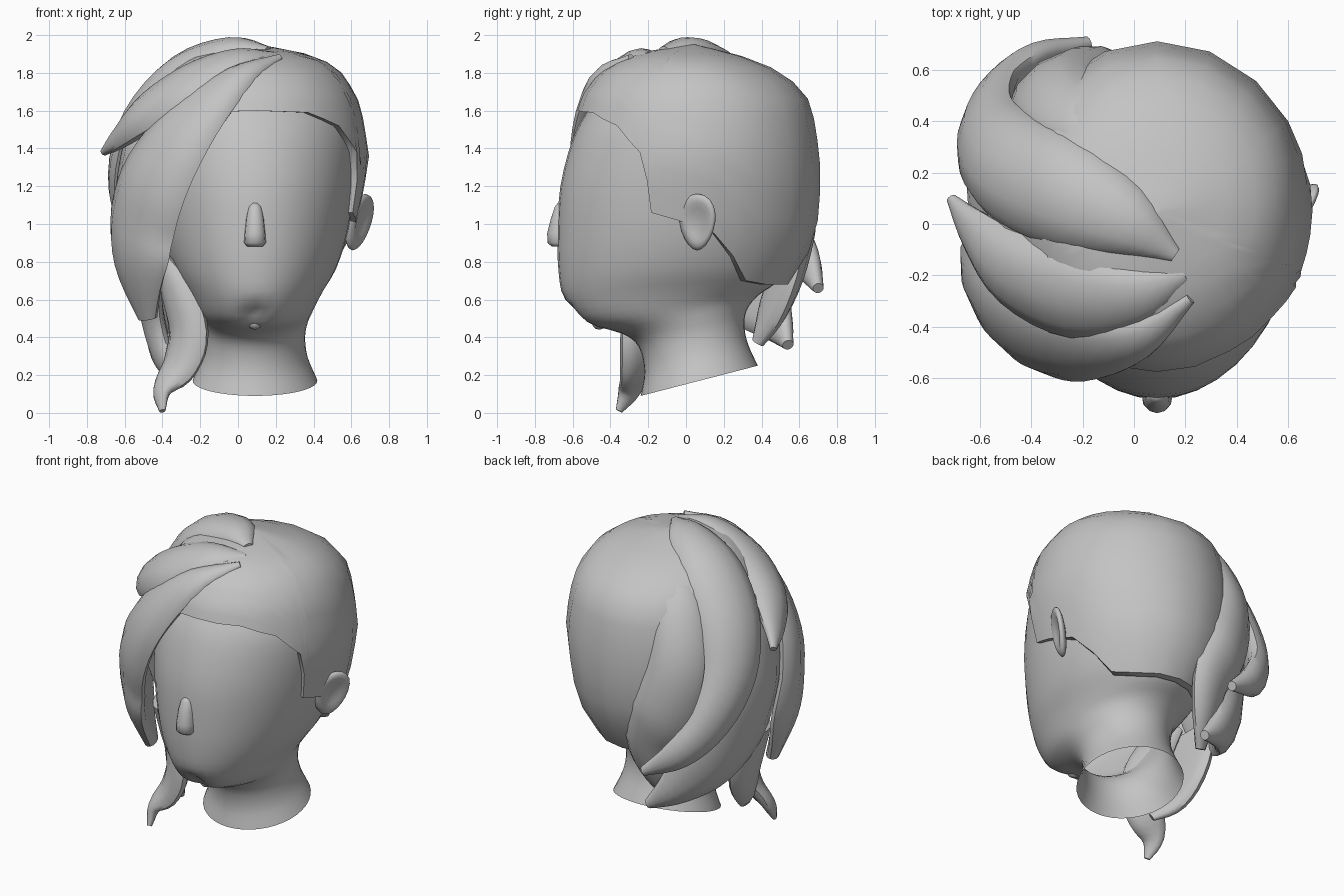
import bpy
import bmesh
from math import sin, cos, pi, radians, exp
from mathutils import Vector, Matrix

old = bpy.data.objects.get("Cube")
if old:
    bpy.data.objects.remove(old, do_unlink=True)

grey = bpy.data.materials.new("plain grey")
grey.use_nodes = True
grey.diffuse_color = (0.55, 0.55, 0.55, 1)
grey.node_tree.nodes["Principled BSDF"].inputs["Base Color"].default_value = grey.diffuse_color

MID = 0.09                      # x of the face's centre line
CORE = Vector((0.05, 0.05, 1.1))  # point the hair wraps around


def finish(name, bm, angle=45):
    """Turn a bmesh into a smooth-shaded object."""
    bmesh.ops.recalc_face_normals(bm, faces=bm.faces[:])
    mesh = bpy.data.meshes.new(name)
    bm.to_mesh(mesh)
    bm.free()
    mesh.materials.append(grey)
    mesh.shade_smooth()
    mesh.set_sharp_from_angle(angle=radians(angle))
    obj = bpy.data.objects.new(name, mesh)
    bpy.context.scene.collection.objects.link(obj)
    return obj


def smooth_path(points, steps):
    """Catmull-Rom interpolation of vectors of any length."""
    pts = [Vector(p) for p in points]
    pts = [pts[0] * 2 - pts[1]] + pts + [pts[-1] * 2 - pts[-2]]
    out = []
    for a, b, c, d in zip(pts, pts[1:], pts[2:], pts[3:]):
        for i in range(steps):
            t = i / steps
            out.append((b * 2 + (c - a) * t + (a * 2 - b * 5 + c * 4 - d) * t ** 2
                        + (b * 3 - a - c * 3 + d) * t ** 3) / 2)
    return out + [pts[-2]]


def lerp_table(table, x):
    """Linear lookup in rows sorted by their first value."""
    for lo, hi in zip(table, table[1:]):
        if x <= hi[0]:
            t = max(0, (x - lo[0]) / (hi[0] - lo[0]))
            return [a + (b - a) * t for a, b in zip(lo[1:], hi[1:])]
    return table[-1][1:]


def loft(rings, cap_start=False, cap_end=False):
    """Skin a list of closed rings of points."""
    bm = bmesh.new()
    rows = [[bm.verts.new(p) for p in ring] for ring in rings]
    n = len(rows[0])
    for a, b in zip(rows, rows[1:]):
        for i in range(n):
            j = (i + 1) % n
            bm.faces.new((a[i], a[j], b[j], b[i]))
    if cap_start:
        bm.faces.new(rows[0])
    if cap_end:
        bm.faces.new(rows[-1])
    return bm


def lock(name, points, sides=12):
    """Leaf-shaped hair lock; points hold x, y, z, half width, half thickness."""
    path = smooth_path(points, 4)
    rings = []
    for i, p in enumerate(path):
        before, after = path[max(i - 1, 0)], path[min(i + 1, len(path) - 1)]
        along = (after - before).to_3d().normalized()
        pos = p.to_3d()
        out = pos - CORE
        out.z = max(out.z, -0.1)  # low locks face sideways, not down
        out = (out - along * out.dot(along)).normalized()
        side = along.cross(out)
        w, th = max(p[3], 0.008), max(p[4], 0.008)
        ring = []
        for k in range(sides):
            a = 2 * pi * k / sides
            bend = 0.8 * (w * cos(a)) ** 2
            ring.append(pos + side * w * cos(a) + out * (th * sin(a) - bend))
        rings.append(ring)
    return finish(name, loft(rings, True, True), 50)


# Head and open neck: front z, back z, front y, back y, half width
head_rows = [
    (0.09, 0.25, -0.24, 0.38, 0.33), (0.22, 0.36, -0.22, 0.33, 0.28),
    (0.35, 0.45, -0.25, 0.31, 0.265), (0.42, 0.54, -0.34, 0.32, 0.28),
    (0.48, 0.62, -0.55, 0.38, 0.31), (0.6, 0.69, -0.645, 0.48, 0.36),
    (0.75, 0.78, -0.675, 0.55, 0.43), (0.95, 0.95, -0.68, 0.62, 0.49),
    (1.2, 1.2, -0.665, 0.66, 0.53), (1.45, 1.45, -0.6, 0.65, 0.54),
    (1.6, 1.6, -0.52, 0.6, 0.5), (1.75, 1.75, -0.4, 0.46, 0.4),
    (1.85, 1.85, -0.2, 0.25, 0.2)]
SEGMENTS = 40
rings = []
for zf, zb, yf, yb, rx in smooth_path(head_rows, 3):
    ring = []
    for k in range(SEGMENTS):
        a = 2 * pi * k / SEGMENTS
        s = (1 - cos(a)) / 2
        x, y, z = rx * sin(a), yf + (yb - yf) * s, zf + (zb - zf) * s
        # small mouth hollow
        if y < -0.3:
            y += 0.08 * exp(-(x / 0.06) ** 2 - ((z - 0.52) / 0.05) ** 2)
        ring.append((MID + x, y, z))
    rings.append(ring)
finish("head", loft(rings, cap_end=True))

# Short hair cap with a shaped hairline: z, half width, front y, back y
cap_shape = [
    (0.68, 0.4, -0.6, 0.54), (0.9, 0.51, -0.62, 0.68), (1.1, 0.56, -0.64, 0.71),
    (1.35, 0.605, -0.63, 0.71), (1.55, 0.575, -0.59, 0.68), (1.68, 0.54, -0.55, 0.64),
    (1.8, 0.46, -0.46, 0.52), (1.88, 0.35, -0.33, 0.33), (1.92, 0.2, -0.18, 0.18),
    (1.95, 0.01, 0.03, 0.05)]
hairline = [(0, 1.6), (30, 1.59), (50, 1.52), (64, 1.38), (68, 1.23), (70, 1.06),
            (82, 1.02), (99, 0.95), (122, 0.7), (140, 0.68), (180, 0.68)]
half = [0, 15, 30, 40, 50, 58, 64, 68, 70, 76, 82, 90, 99, 110, 122, 140, 160, 180]
angles = half + [-a for a in reversed(half[1:-1])]


def cap_point(angle, s, inset=1.0):
    low = lerp_table(hairline, abs(angle))[0]
    z = 1.95 - (1.95 - low) * s ** 1.7
    rx, yf, yb = lerp_table(cap_shape, z)
    a = radians(angle)
    reach = 0.05 - yf if cos(a) > 0 else yb - 0.05
    return (MID + rx * sin(a) * inset, 0.05 - reach * cos(a) * inset, z)


rings = [[cap_point(a, s / 12) for a in angles] for s in range(13)]
rings.append([cap_point(a, 1, 0.9) for a in angles])
finish("hair_cap", loft(rings, cap_start=True), 50)

# Nose: tapered block with rounded edges
nose_rows = [(0.88, 0.045, -0.71), (0.9, 0.062, -0.733), (0.95, 0.058, -0.735),
             (1.03, 0.05, -0.715), (1.09, 0.036, -0.695), (1.11, 0.018, -0.68)]
rings = [[(MID + w * cos(2 * pi * k / 12), -0.65 + (0.65 + y) * abs(sin(2 * pi * k / 12)) ** 0.7
           * (1 if k < 6 else -0.5), z) for k in range(12)] for z, w, y in nose_rows]
finish("nose", loft(rings, True, True), 60)

# Lower lip
bm = bmesh.new()
bmesh.ops.create_icosphere(bm, subdivisions=2, radius=0.04,
                           matrix=Matrix.Translation((MID, -0.46, 0.48)))
finish("lower_lip", bm)

# Ears: tilted discs with a hollow on the outer side
for name, side in (("left_ear", 1), ("right_ear", -1)):
    bm = bmesh.new()
    bmesh.ops.create_uvsphere(bm, u_segments=20, v_segments=12, radius=1,
                              matrix=Matrix.Rotation(pi / 2, 4, "Y"))
    for v in bm.verts:
        r2 = v.co.y ** 2 + v.co.z ** 2
        x = v.co.x * 0.045
        if v.co.x > 0:
            x -= 0.04 * max(0, 1 - r2 * 1.6)
        y, z = v.co.y * (0.095 + 0.02 * v.co.z), v.co.z * 0.15
        x += 0.55 * y + 0.22 * z
        v.co = (MID + side * (0.55 + x), 0.06 + y, 1.01 + z)
    finish(name, bm, 60)

# Swept hair locks
lock("front_fringe", [
    (0.22, -0.29, 1.88, 0.02, 0.02), (0.0, -0.45, 1.77, 0.1, 0.05),
    (-0.28, -0.48, 1.52, 0.21, 0.06), (-0.47, -0.42, 1.25, 0.27, 0.07),
    (-0.55, -0.33, 1.0, 0.28, 0.07), (-0.55, -0.27, 0.78, 0.26, 0.07),
    (-0.48, -0.22, 0.5, 0.08, 0.04)])
lock("upper_sweep", [
    (0.2, -0.2, 1.89, 0.03, 0.02), (0.0, -0.28, 1.86, 0.13, 0.06),
    (-0.25, -0.28, 1.75, 0.2, 0.08), (-0.48, -0.18, 1.6, 0.17, 0.08),
    (-0.62, -0.03, 1.47, 0.1, 0.05), (-0.71, 0.1, 1.38, 0.02, 0.02)])
lock("crown_crescent", [
    (0.16, -0.12, 1.92, 0.03, 0.02), (-0.04, 0.01, 1.93, 0.14, 0.06),
    (-0.3, 0.13, 1.82, 0.21, 0.08), (-0.51, 0.24, 1.58, 0.21, 0.08),
    (-0.59, 0.36, 1.28, 0.18, 0.08), (-0.54, 0.51, 1.0, 0.14, 0.07),
    (-0.39, 0.64, 0.8, 0.1, 0.06), (-0.18, 0.7, 0.66, 0.03, 0.03)])
lock("back_inner_lock", [
    (-0.08, 0.25, 1.86, 0.03, 0.02), (-0.25, 0.42, 1.68, 0.15, 0.06),
    (-0.34, 0.53, 1.35, 0.2, 0.08), (-0.27, 0.58, 1.0, 0.22, 0.08),
    (-0.16, 0.56, 0.78, 0.18, 0.07), (-0.17, 0.47, 0.55, 0.13, 0.06),
    (-0.2, 0.38, 0.37, 0.04, 0.03)])
lock("side_mass", [
    (-0.1, 0.02, 1.84, 0.1, 0.05), (-0.45, 0.06, 1.6, 0.22, 0.07),
    (-0.56, 0.1, 1.25, 0.33, 0.08), (-0.55, 0.2, 0.92, 0.33, 0.08),
    (-0.43, 0.38, 0.66, 0.24, 0.07), (-0.26, 0.49, 0.48, 0.12, 0.06),
    (-0.1, 0.54, 0.36, 0.03, 0.03)])
lock("front_tail", [
    (-0.42, -0.14, 0.82, 0.08, 0.04), (-0.32, -0.2, 0.62, 0.13, 0.07),
    (-0.27, -0.24, 0.42, 0.14, 0.07), (-0.31, -0.26, 0.25, 0.12, 0.06),
    (-0.4, -0.3, 0.12, 0.07, 0.04), (-0.4, -0.355, 0.01, 0.02, 0.015)])
lock("lower_tail", [
    (-0.5, -0.04, 0.75, 0.2, 0.06), (-0.45, 0.0, 0.48, 0.17, 0.06),
    (-0.39, -0.08, 0.28, 0.1, 0.05), (-0.29, -0.18, 0.18, 0.03, 0.02)])
